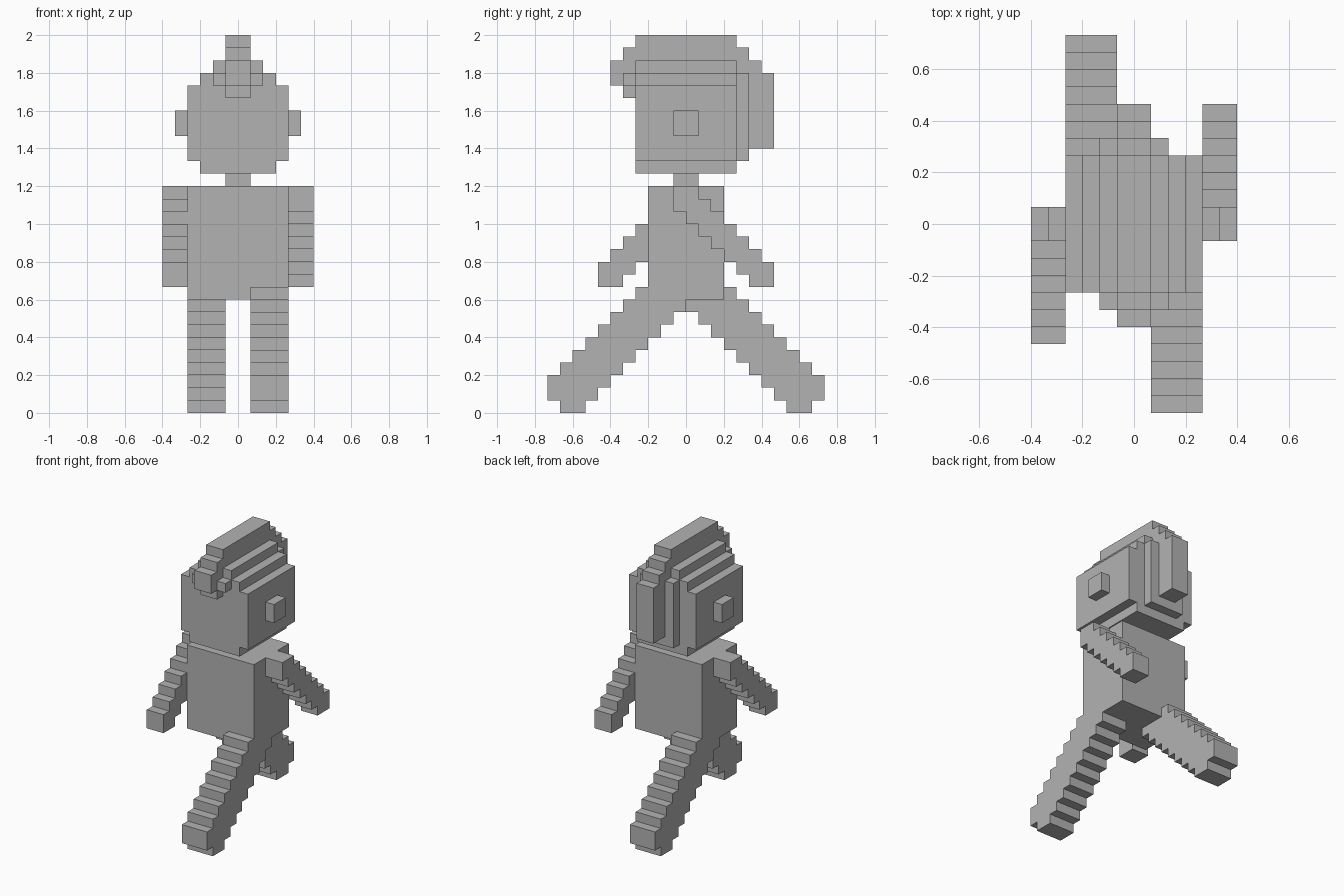
import bpy, bmesh
from mathutils import Vector

cube = bpy.data.objects.get("Cube")
if cube:
    bpy.data.objects.remove(cube, do_unlink=True)

U = 1 / 15  # one block

grey = bpy.data.materials.new("plain_grey")
grey.use_nodes = True
colour = (0.45, 0.45, 0.45, 1)
grey.diffuse_color = colour
grey.node_tree.nodes["Principled BSDF"].inputs["Base Color"].default_value = colour


def prism(name, rows, start, end, axis="x", flip=1):
    """Stack rows (z_low, z_high, low, high) into a stepped outline, extruded along axis."""
    right = [(hi, z) for z0, z1, lo, hi in rows for z in (z0, z1)]
    left = [(lo, z) for z0, z1, lo, hi in reversed(rows) for z in (z1, z0)]
    outline = list(dict.fromkeys(right + left))

    def place(p, depth):
        side, z = p[0] * flip, p[1]
        return Vector((depth, side, z) if axis == "x" else (side, depth, z)) * U

    bm = bmesh.new()
    face = bm.faces.new([bm.verts.new(place(p, start)) for p in outline])
    new = bmesh.ops.extrude_face_region(bm, geom=[face])["geom"]
    shift = place((0, 0), end) - place((0, 0), start)
    bmesh.ops.translate(bm, vec=shift, verts=[v for v in new if isinstance(v, bmesh.types.BMVert)])
    # merge collinear steps, keep sharp flat faces
    bmesh.ops.dissolve_limit(bm, angle_limit=0.01, verts=bm.verts[:], edges=bm.edges[:])
    bmesh.ops.recalc_face_normals(bm, faces=bm.faces[:])
    mesh = bpy.data.meshes.new(name)
    bm.to_mesh(mesh)
    bm.free()
    mesh.materials.append(grey)
    obj = bpy.data.objects.new(name, mesh)
    bpy.context.scene.collection.objects.link(obj)
    return obj


# Body and neck
prism("torso", [(9, 18, -3, 3)], -4, 4)
prism("neck", [(18, 19, -1, 1)], -1, 1)

# Head with narrow chin and stepped crown
prism("head", [(19, 20, -3, 3), (20, 26, -4, 4), (26, 27, -3, 3), (27, 28, -2, 2)],
      -4, 4, axis="y")

# Hair: tall central crest and a lower band beneath it
prism("hair_crest", [(21, 25, 3, 7), (25, 26, -5, 7), (26, 27, -6, 7),
                     (27, 28, -6, 6), (28, 29, -5, 5), (29, 30, -4, 4)], -1, 1)
prism("hair_band", [(20, 26, 3, 5), (26, 27, -5, 5)], -2, 2)

# Diagonal limbs: arms and legs swing in opposite directions
arm_rows = [(z, z + 1, max(-1, 15 - z), min(7, 18 - z)) for z in range(10, 18)]
leg_rows = [(0, 1, -10, -8)]
leg_rows += [(z, z + 1, max(-11, z - 13), z - 8) for z in range(1, 9)]
leg_rows += [(9, 10, -4, -3)]

for side, s in (("left", 1), ("right", -1)):
    prism(side + "_ear", [(22, 24, -1, 1)], 4 * s, 5 * s)
    prism(side + "_arm", arm_rows, 4 * s, 6 * s, flip=s)
    prism(side + "_leg", leg_rows, 1 * s, 4 * s, flip=s)
